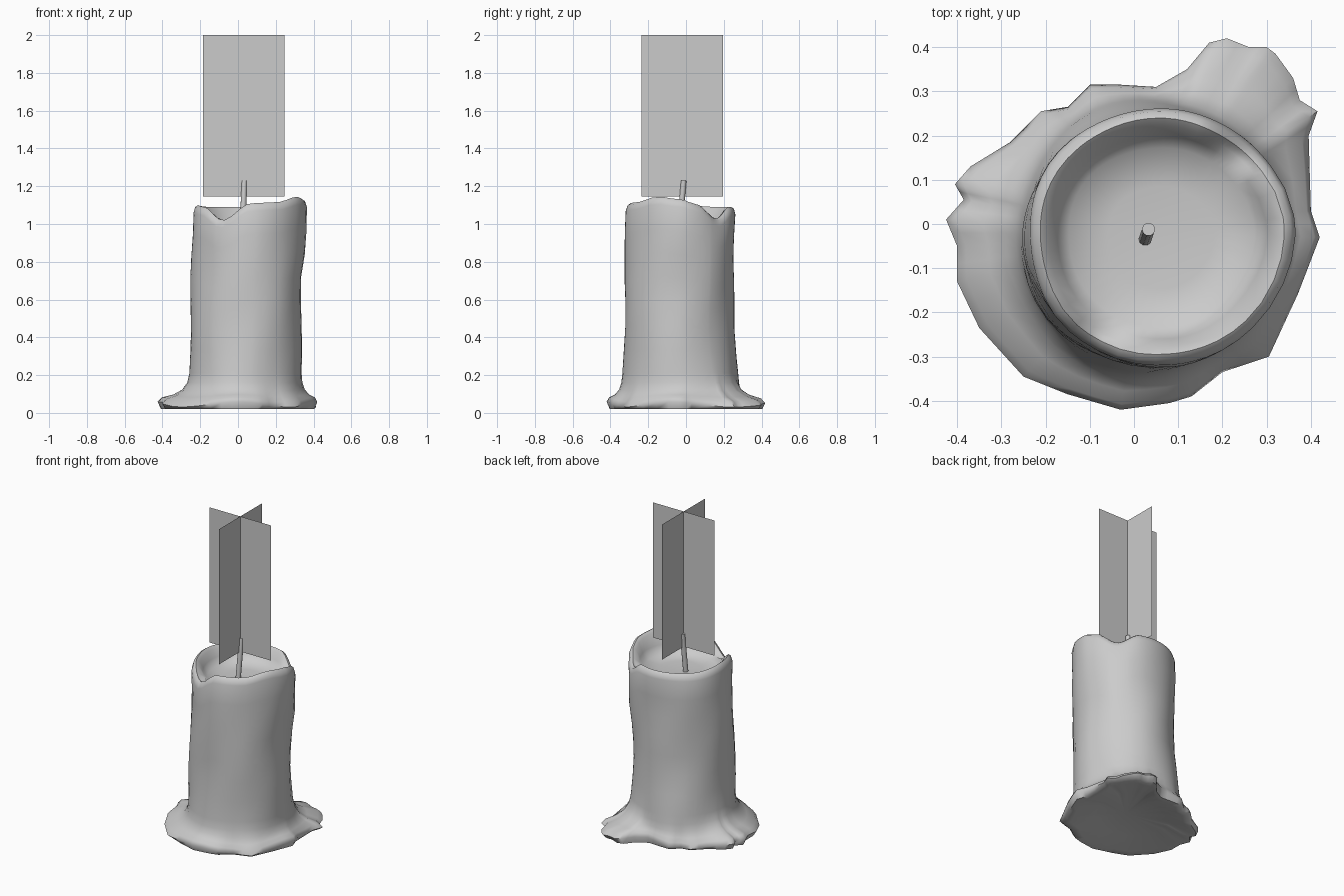
import bpy, bmesh, math
from mathutils import Vector

cube = bpy.data.objects.get("Cube")
if cube:
    bpy.data.objects.remove(cube, do_unlink=True)


def make_material(name, value):
    mat = bpy.data.materials.new(name)
    mat.use_nodes = True
    colour = (value, value, value, 1)
    mat.diffuse_color = colour
    mat.node_tree.nodes["Principled BSDF"].inputs["Base Color"].default_value = colour
    return mat


def finish(bm, name, material, smooth=True):
    mesh = bpy.data.meshes.new(name)
    bm.to_mesh(mesh)
    bm.free()
    mesh.materials.append(material)
    obj = bpy.data.objects.new(name, mesh)
    bpy.context.collection.objects.link(obj)
    if smooth:
        bpy.ops.object.select_all(action="DESELECT")
        obj.select_set(True)
        bpy.context.view_layer.objects.active = obj
        bpy.ops.object.shade_smooth_by_angle(angle=math.radians(60))
    return obj


def interpolate(keys, x):
    """Eased lookup in a sorted list of (position, values...) keys."""
    if x <= keys[0][0]:
        return keys[0][1:]
    for a, b in zip(keys, keys[1:]):
        if x <= b[0]:
            t = (x - a[0]) / (b[0] - a[0])
            t = t * t * (3 - 2 * t)
            return [p + (q - p) * t for p, q in zip(a[1:], b[1:])]
    return keys[-1][1:]


grey = make_material("plain grey", 0.6)

# Outline of the melted wax puddle
puddle = [(.42, -.03), (.4, .03), (.395, .2), (.415, .255), (.375, .28), (.36, .33),
          (.32, .385), (.3, .4), (.26, .4), (.21, .42), (.17, .41), (.12, .35),
          (.05, .31), (-.03, .315), (-.1, .315), (-.15, .265), (-.21, .255),
          (-.28, .185), (-.37, .13), (-.405, .09), (-.385, .055), (-.425, .01),
          (-.4, -.05), (-.4, -.13), (-.35, -.235), (-.25, -.345), (-.15, -.385),
          (-.03, -.42), (.08, -.405), (.13, -.39), (.2, -.335), (.305, -.3), (.37, -.16)]
outline = []
for p, q in zip(puddle, puddle[1:] + puddle[:1]):
    outline += [Vector(p), (Vector(p) + Vector(q)) / 2]
middle = Vector((.04, -.03))
angles = [math.atan2(p.y - middle.y, p.x - middle.x) % math.tau for p in outline]

# Rim height by angle, and body sides (left, right, front, back) by height
rim_keys = [(0, 1.13), (15, 1.11), (45, 1.03), (72, 1.09), (135, 1.09), (180, 1.1),
            (212, 1.09), (240, 1.02), (272, 1.11), (300, 1.115), (335, 1.145), (360, 1.13)]
side_keys = [(.15, -.26, .335, -.335, .28), (.5, -.25, .335, -.325, .25),
             (.7, -.247, .338, -.325, .255), (.8, -.245, .355, -.32, .255),
             (1.05, -.24, .36, -.32, .262)]


def body_point(angle, z, scale):
    x0, x1, y0, y1 = interpolate(side_keys, z)
    wobble = 1 + .012 * math.sin(3 * angle + 7 * z) + .008 * math.sin(5 * angle - 11 * z)
    return Vector(((x0 + x1) / 2 + (x1 - x0) / 2 * scale * wobble * math.cos(angle),
                   (y0 + y1) / 2 + (y1 - y0) / 2 * scale * wobble * math.sin(angle)))


# Wax body: rings from the underside, up the wall, over the lip and into the bowl
bm = bmesh.new()
rings = []


def add_ring(points):
    rings.append([bm.verts.new(p) for p in points])


for size, z in ((.55, .05), (.85, .02), (.96, .02)):
    add_ring([(*(p * size), z) for p in outline])
for spread, z in ((1, .045), (.86, .07), (.5, .09), (.22, .12), (.06, .16), (0, .21)):
    ring = []
    for p, a in zip(outline, angles):
        xy = body_point(a, z, 1).lerp(p, spread)
        ripple = .014 * math.sin(4 * a + 2) * spread
        ring.append((*xy, z + ripple))
    add_ring(ring)
rims = [interpolate(rim_keys, math.degrees(a))[0] for a in angles]
for step in range(1, 8):
    add_ring([(*body_point(a, .21 + (r - .25) * step / 7, 1), .21 + (r - .25) * step / 7)
              for a, r in zip(angles, rims)])
for scale, drop in ((.97, .01), (.92, 0), (.86, .015)):
    add_ring([(*body_point(a, r, scale), r - drop) for a, r in zip(angles, rims)])
for scale, z, mix in ((.79, 1.02, .25), (.7, 1, 0), (.4, .99, 0)):
    add_ring([(*body_point(a, z, scale), z + (r - z) * mix) for a, r in zip(angles, rims)])

count = len(outline)
for low, high in zip(rings, rings[1:]):
    for i in range(count):
        j = (i + 1) % count
        bm.faces.new((low[i], low[j], high[j], high[i]))
for ring, z in ((rings[0], .06), (rings[-1], .985)):
    centre = bm.verts.new((middle.x, middle.y, z))
    for i in range(count):
        bm.faces.new((ring[i], ring[(i + 1) % count], centre))
bmesh.ops.recalc_face_normals(bm, faces=bm.faces)
finish(bm, "wax_body", grey)

# Leaning wick
bm = bmesh.new()
base, tip = Vector((.025, -.035, .97)), Vector((.033, -.012, 1.23))
bmesh.ops.create_cone(bm, cap_ends=True, segments=10, radius1=.015, radius2=.015,
                      depth=(tip - base).length)
turn = (tip - base).to_track_quat("Z", "Y")
for v in bm.verts:
    v.co = turn @ v.co + (base + tip) / 2
finish(bm, "wick", grey)

# Crossed flame cards
for name, direction in (("flame_card_wide", Vector((.215, 0, 0))),
                        ("flame_card_deep", Vector((0, .215, 0)))):
    bm = bmesh.new()
    foot, top = Vector((.03, -.02, 1.145)), Vector((.03, -.02, 2))
    corners = (foot - direction, foot + direction, top + direction, top - direction)
    bm.faces.new([bm.verts.new(c) for c in corners])
    finish(bm, name, grey, smooth=False)
